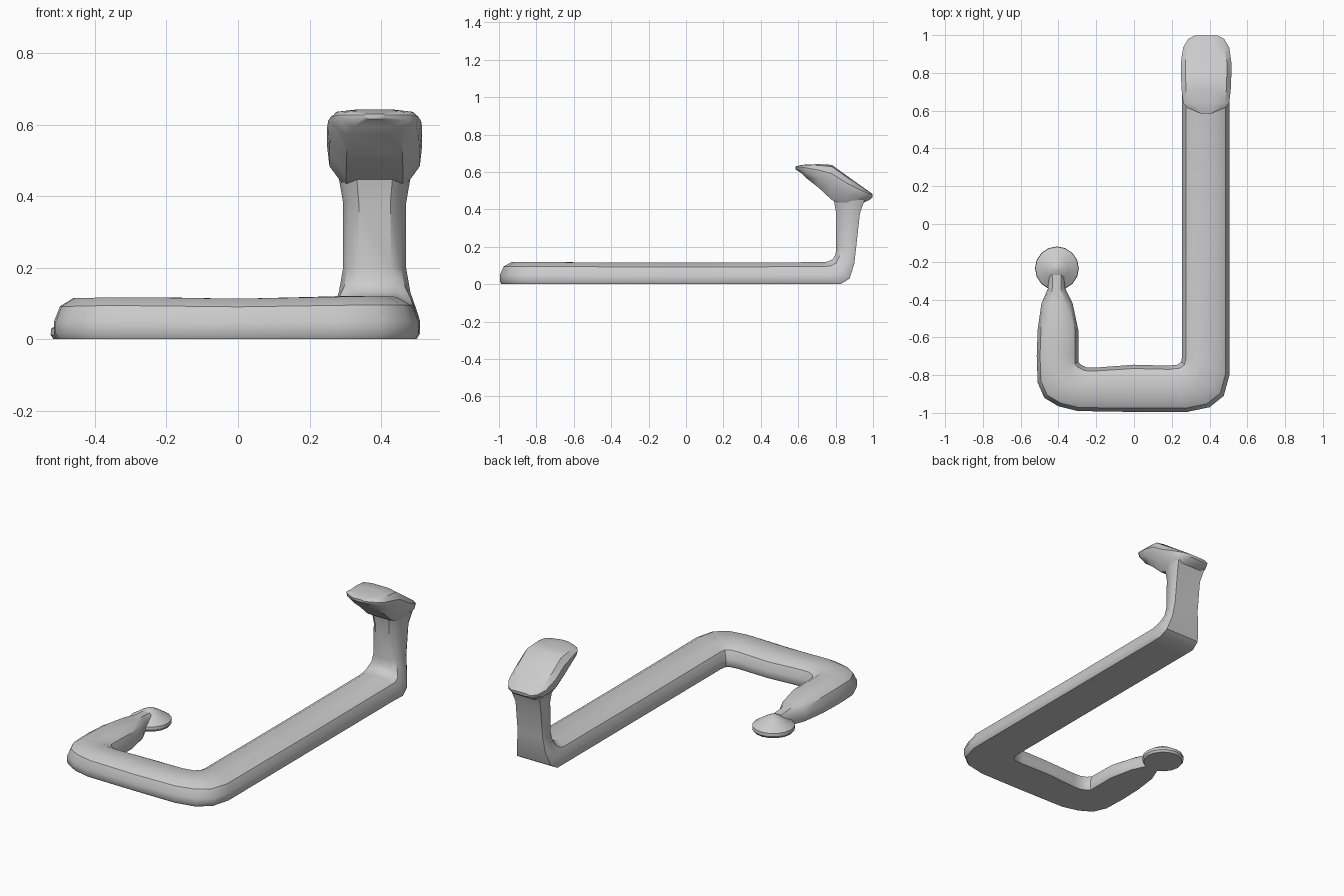
import bpy, bmesh, math
from mathutils import Vector

if "Cube" in bpy.data.objects:
    bpy.data.objects.remove(bpy.data.objects["Cube"], do_unlink=True)

grey = bpy.data.materials.new("plain_grey")
grey.use_nodes = True
grey.diffuse_color = (0.6, 0.6, 0.6, 1)
grey.node_tree.nodes["Principled BSDF"].inputs["Base Color"].default_value = (0.6, 0.6, 0.6, 1)


def finish(name, bm, angle):
    bmesh.ops.recalc_face_normals(bm, faces=bm.faces)
    mesh = bpy.data.meshes.new(name)
    bm.to_mesh(mesh)
    bm.free()
    mesh.materials.append(grey)
    obj = bpy.data.objects.new(name, mesh)
    bpy.context.collection.objects.link(obj)
    bpy.ops.object.select_all(action='DESELECT')
    obj.select_set(True)
    bpy.context.view_layer.objects.active = obj
    bpy.ops.object.shade_smooth_by_angle(angle=math.radians(angle))
    return obj


def loft(name, rings, half_section, angle=35):
    """Each ring is (base point, top point, sideways vector)."""
    section = half_section + [(-u, v) for u, v in reversed(half_section)]
    bm = bmesh.new()
    loops = [[bm.verts.new(b + side * u + (t - b) * v) for u, v in section]
             for b, t, side in rings]
    n = len(section)
    for a, b in zip(loops, loops[1:]):
        for i in range(n):
            j = (i + 1) % n
            bm.faces.new((a[i], a[j], b[j], b[i]))
    bm.faces.new(loops[0])
    bm.faces.new(loops[-1])
    return finish(name, bm, angle)


# Bent bar: outer edge x, y, inner edge x, y, height
path = [
    (-.455, -.27, -.365, -.27, .08), (-.455, -.34, -.365, -.34, .085),
    (-.49, -.42, -.325, -.42, .095), (-.51, -.56, -.295, -.56, .11),
    (-.515, -.70, -.295, -.70, .115), (-.51, -.84, -.295, -.73, .115),
    (-.475, -.92, -.28, -.745, .115), (-.40, -.965, -.25, -.76, .117),
    (-.30, -.99, -.20, -.76, .117), (0, -.995, 0, -.745, .113),
    (.28, -.995, .18, -.75, .118), (.40, -.97, .23, -.745, .12),
    (.475, -.91, .25, -.73, .12), (.505, -.80, .255, -.70, .118),
    (.505, 0, .255, 0, .115), (.505, .74, .255, .74, .118),
]
rings = []
for ox, oy, ix, iy, h in path:
    outer, inner = Vector((ox, oy, 0)), Vector((ix, iy, 0))
    mid = (outer + inner) / 2
    rings.append((mid, mid + Vector((0, 0, h)), (outer - inner) / 2))

# Elbow and post: back y, z, front y, z, half width
for by, bz, fy, fz, w in [
    (.825, 0, .76, .122, .127), (.875, .03, .785, .135, .12),
    (.90, .11, .80, .16, .10), (.91, .20, .803, .20, .088),
    (.93, .38, .803, .38, .088), (.955, .45, .79, .45, .10),
]:
    rings.append((Vector((.382, by, bz)), Vector((.382, fy, fz)), Vector((w, 0, 0))))

loft("bent_bar", rings,
     [(.93, 0), (1, .13), (1, .42), (.84, .8), (.5, 1)])

# Tilted pad on the post: y, underside z, top z, half width
pad = [
    (.585, .615, .63, .03), (.615, .595, .637, .10), (.64, .57, .64, .122),
    (.71, .515, .642, .13), (.78, .45, .638, .133), (.86, .42, .58, .133),
    (.935, .43, .527, .122), (.98, .45, .495, .095), (.998, .465, .482, .06),
]
rings = [(Vector((.382, y, lo)), Vector((.382, y, hi)), Vector((w, 0, 0)))
         for y, lo, hi, w in pad]
loft("tilted_pad", rings, [(.6, 0), (.95, .4), (1, .75), (.82, .95), (.4, 1)])

# Low cone-topped disc at the end of the short arm
bm = bmesh.new()
profile = [(.108, 0), (.116, .012), (.114, .03), (.06, .065), (.015, .09)]
sides = 16
loops = [[bm.verts.new((-.408 + r * math.cos(math.tau * i / sides),
                        -.235 + r * math.sin(math.tau * i / sides), z))
          for i in range(sides)] for r, z in profile]
for a, b in zip(loops, loops[1:]):
    for i in range(sides):
        j = (i + 1) % sides
        bm.faces.new((a[i], a[j], b[j], b[i]))
bm.faces.new(loops[0])
bm.faces.new(loops[-1])
finish("end_disc", bm, 35)
